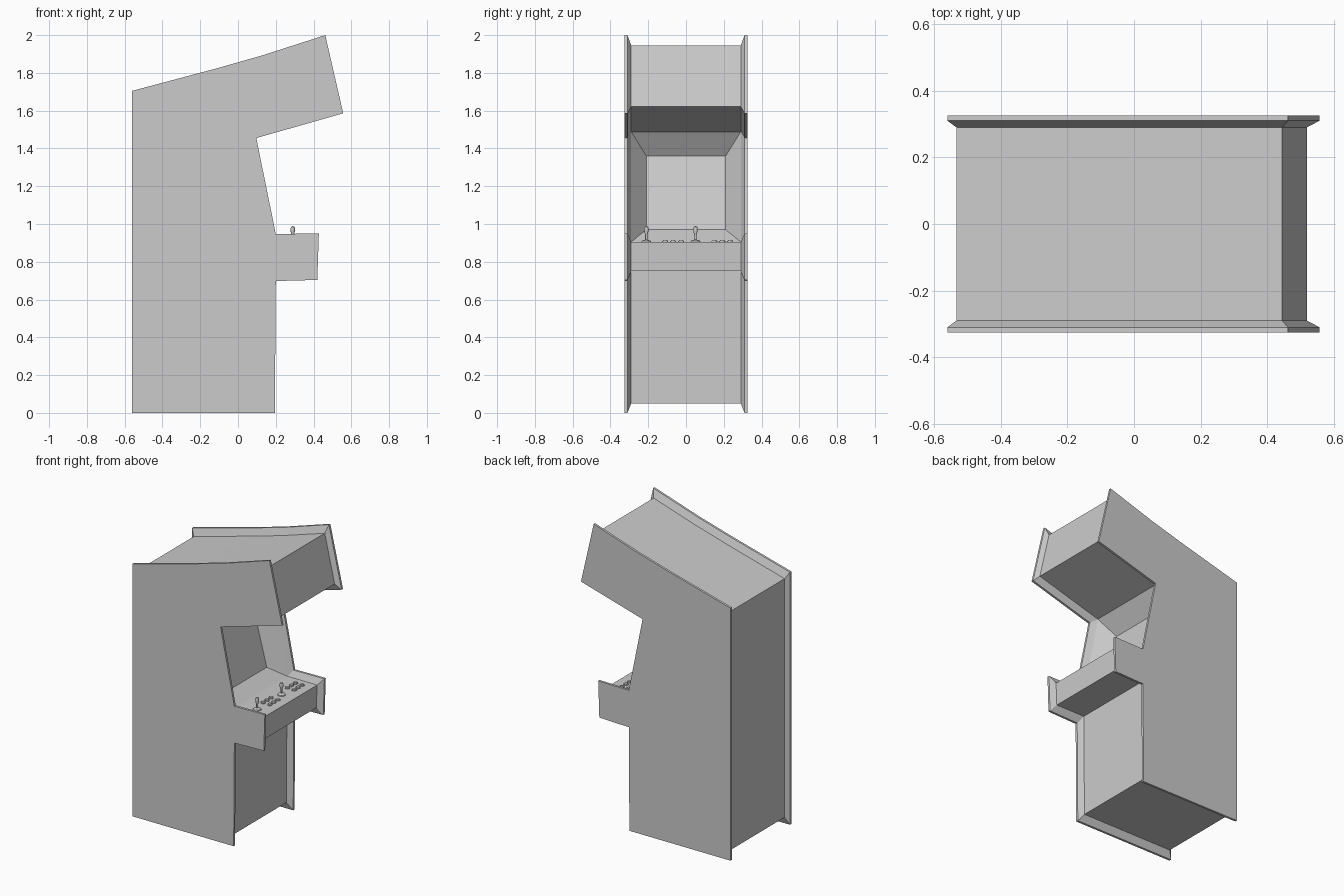
import bpy, bmesh, math

if "Cube" in bpy.data.objects:
    bpy.data.objects.remove(bpy.data.objects["Cube"])

# Side outline (x, z), and the matching recessed outline of the body between the sides
OUTER = [(-.56, 0), (.195, 0), (.2, .698), (.42, .704), (.428, .95), (.2, .947),
         (.097, 1.455), (.557, 1.586), (.462, 2.0), (.13, 1.893), (-.12, 1.822), (-.56, 1.705)]
INNER = [(-.533, .05), (.158, .05), (.163, .75), (.382, .75), (.388, .905), (.165, .905),
         (.05, 1.488), (.519, 1.622), (.445, 1.945), (.13, 1.845), (-.12, 1.774), (-.533, 1.662)]
OPENING = 5  # edge 5-6 of the outline is the monitor opening
SCREEN = [(.068, -.21, .97), (.068, .21, .97), (-.035, .21, 1.36), (-.035, -.21, 1.36)]
PANEL_Z = .905


def finish(bm, name, smooth=False):
    bmesh.ops.recalc_face_normals(bm, faces=bm.faces)
    mesh = bpy.data.meshes.new(name)
    bm.to_mesh(mesh)
    bm.free()
    obj = bpy.data.objects.new(name, mesh)
    bpy.context.collection.objects.link(obj)
    if smooth:
        bpy.ops.object.select_all(action='DESELECT')
        obj.select_set(True)
        bpy.context.view_layer.objects.active = obj
        bpy.ops.object.shade_smooth_by_angle(angle=math.radians(40))
    return obj


def lathe(name, profile, location, sides=16):
    bm = bmesh.new()
    verts = [bm.verts.new((r, 0, z)) for r, z in profile]
    edges = [bm.edges.new(pair) for pair in zip(verts, verts[1:])]
    bmesh.ops.spin(bm, geom=verts + edges, cent=(0, 0, 0), axis=(0, 0, 1),
                   angle=math.tau, steps=sides, use_merge=True)
    bmesh.ops.remove_doubles(bm, verts=bm.verts, dist=1e-5)
    finish(bm, name, True).location = location


# Cabinet: lofted across y, with side panels chamfered down to the body
bm = bmesh.new()
sections = [(OUTER, -.325), (OUTER, -.31), (INNER, -.29),
            (INNER, .29), (OUTER, .31), (OUTER, .325)]
rings = [[bm.verts.new((x, y, z)) for x, z in outline] for outline, y in sections]
n = len(OUTER)
for s, (a, b) in enumerate(zip(rings, rings[1:])):
    for i in range(n):
        if not (s == 2 and i == OPENING):
            j = (i + 1) % n
            bm.faces.new((a[i], a[j], b[j], b[i]))
bm.faces.new(rings[0])
bm.faces.new(rings[-1])

# Monitor bezel: funnel from the opening back to the screen
left, right = rings[2], rings[3]
rim = [left[OPENING], right[OPENING], right[OPENING + 1], left[OPENING + 1]]
back = [bm.verts.new(p) for p in SCREEN]
for i in range(4):
    j = (i + 1) % 4
    bm.faces.new((rim[i], rim[j], back[j], back[i]))
finish(bm, "cabinet")

# Screen
mesh = bpy.data.meshes.new("screen")
mesh.from_pydata(SCREEN, [], [(0, 1, 2, 3)])
bpy.context.collection.objects.link(bpy.data.objects.new("screen", mesh))

# Controls for two players: joystick and two rows of three buttons
STICK = [(.026, 0), (.024, .006), (.012, .01), (.006, .012), (.006, .035),
         (.011, .055), (.012, .07), (.009, .08), (0, .084)]
BUTTON = [(.016, 0), (.016, .005), (.012, .006), (.011, .009), (0, .009)]
for player, y in enumerate((-.21, .05), 1):
    lathe(f"joystick_{player}", STICK, (.29, y, PANEL_Z))
    for row in range(2):
        for col in range(3):
            lathe(f"button_{player}_{row}_{col}", BUTTON,
                  (.265 + .05 * row, y + .1 + .042 * col, PANEL_Z))
